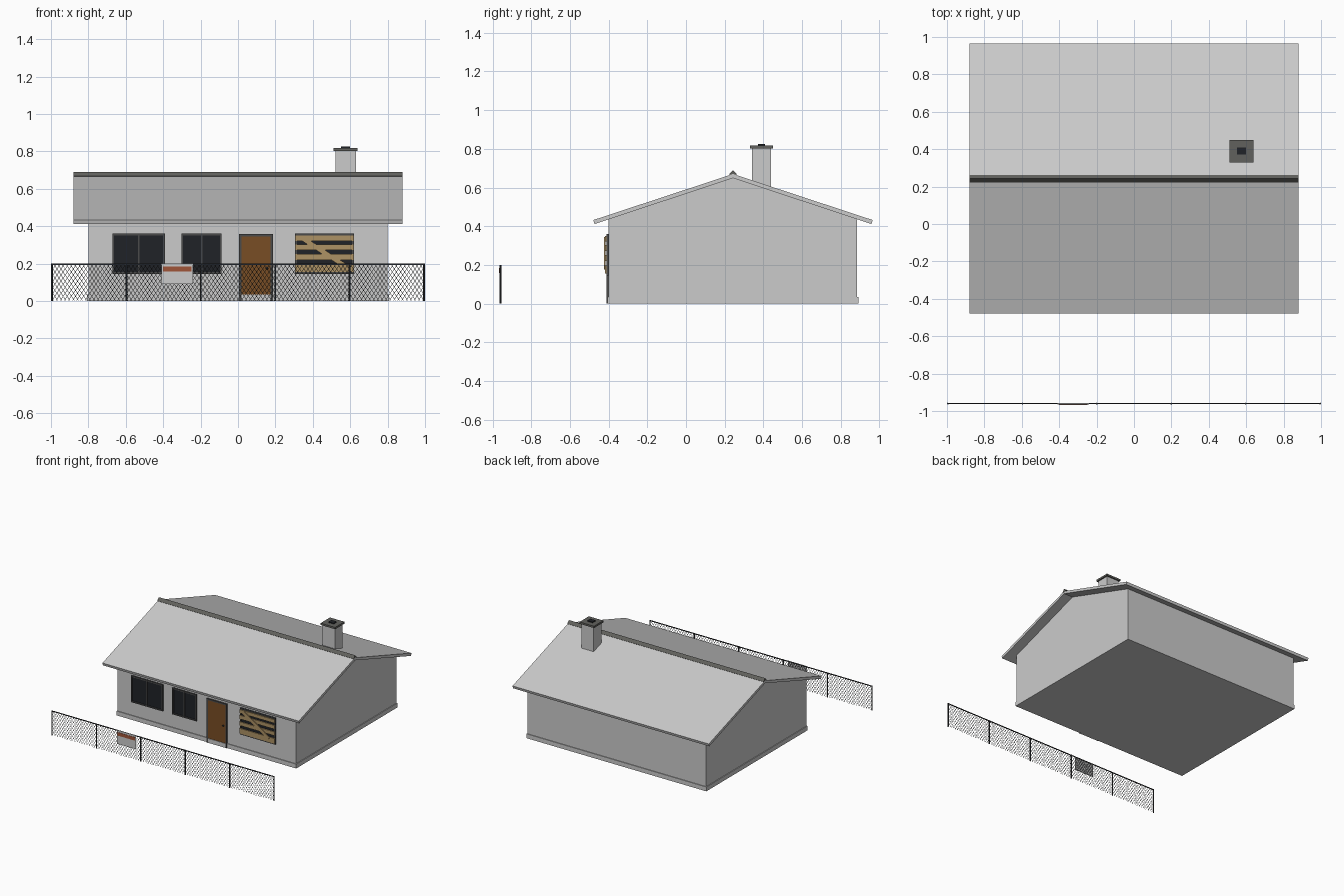
import bpy, math
from mathutils import Vector

if "Cube" in bpy.data.objects:
    bpy.data.objects.remove(bpy.data.objects["Cube"])


def material(name, r, g, b):
    m = bpy.data.materials.new(name)
    m.diffuse_color = (r, g, b, 1)
    m.use_nodes = True
    m.node_tree.nodes["Principled BSDF"].inputs["Base Color"].default_value = m.diffuse_color
    return m


GLASS = material("dark_glass", 0.014, 0.016, 0.02)
FRAME = material("frame_grey", 0.07, 0.07, 0.07)
BROWN = material("door_wood", 0.19, 0.075, 0.018)
TAN = material("plank_wood", 0.42, 0.29, 0.13)
IRON = material("fence_iron", 0.03, 0.032, 0.035)
RUST = material("sign_red", 0.35, 0.09, 0.04)
STONE = material("cap_grey", 0.12, 0.12, 0.11)


def mesh_object(name, verts, faces, mat=None):
    me = bpy.data.meshes.new(name)
    me.from_pydata(verts, [], faces)
    me.update()
    ob = bpy.data.objects.new(name, me)
    bpy.context.collection.objects.link(ob)
    if mat:
        me.materials.append(mat)
    return ob


def box(name, x, y, z, mat=None, tilt=0):
    """Box from (min, max) ranges, optionally tilted in the front plane."""
    c = Vector([sum(r) / 2 for r in (x, y, z)])
    h = [(r[1] - r[0]) / 2 for r in (x, y, z)]
    v = [(sx * h[0], sy * h[1], sz * h[2]) for sx in (-1, 1) for sy in (-1, 1) for sz in (-1, 1)]
    f = [(0, 1, 3, 2), (4, 6, 7, 5), (0, 4, 5, 1), (2, 3, 7, 6), (0, 2, 6, 4), (1, 5, 7, 3)]
    ob = mesh_object(name, v, f, mat)
    ob.location = c
    ob.rotation_euler.y = tilt
    return ob


def extrude_x(name, profile, x0, x1, mat=None):
    """Counter-clockwise (y, z) profile swept along x."""
    n = len(profile)
    v = [(x, y, z) for x in (x0, x1) for y, z in profile]
    f = [tuple(range(n - 1, -1, -1)), tuple(range(n, 2 * n))]
    f += [(i, (i + 1) % n, n + (i + 1) % n, n + i) for i in range(n)]
    return mesh_object(name, v, f, mat)


# House body, plinth and gable
MID = 0.243
box("walls", (-0.8, 0.8), (-0.4, 0.885), (0, 0.44))
box("plinth", (-0.806, 0.806), (-0.406, 0.891), (0, 0.035))
extrude_x("gables", [(-0.4, 0.44), (0.885, 0.44), (MID, 0.65)], -0.8, 0.8)

# Roof slabs and ridge cap
for side, name in ((-1, "front_roof"), (1, "back_roof")):
    prof = [(MID, 0.649), (MID, 0.67), (MID + side * 0.722, 0.432), (MID + side * 0.716, 0.411)]
    extrude_x(name, prof if side < 0 else prof[::-1], -0.88, 0.88)
extrude_x("ridge_cap", [(MID - 0.02, 0.668), (MID, 0.65), (MID + 0.02, 0.668), (MID, 0.69)],
          -0.88, 0.88, STONE)

# Chimney
box("chimney_stack", (0.52, 0.63), (0.34, 0.44), (0.55, 0.805))
box("chimney_cap", (0.51, 0.64), (0.33, 0.45), (0.803, 0.818), STONE)
box("chimney_flue", (0.551, 0.599), (0.371, 0.409), (0.81, 0.825), GLASS)


# Windows
def window(name, x0, x1, z0=0.145, z1=0.36, mullion=True):
    w, y = 0.01, (-0.411, -0.395)
    box(name + "_glass", (x0, x1), (-0.404, -0.395), (z0, z1), GLASS)
    for x in (x0, x1 - w):
        box(name + "_jamb", (x, x + w), y, (z0, z1), FRAME)
    for z in (z0, z1 - w):
        box(name + "_rail", (x0, x1), y, (z, z + w), FRAME)
    if mullion:
        m = (x0 + x1) / 2
        box(name + "_mullion", (m - 0.004, m + 0.004), y, (z0, z1), FRAME)


window("left_window", -0.672, -0.39)
window("middle_window", -0.303, -0.087)
window("boarded_window", 0.305, 0.62, mullion=False)

# Planks nailed over the right window
for z, h in ((0.335, 0.028), (0.288, 0.03), (0.235, 0.03), (0.176, 0.042)):
    box("plank", (0.307, 0.618), (-0.418, -0.41), (z - h / 2, z + h / 2), TAN)
box("diagonal_plank", (0.325, 0.595), (-0.425, -0.417), (0.247, 0.273), TAN, math.radians(33))

# Door
box("door", (0.018, 0.175), (-0.407, -0.395), (0.03, 0.347), BROWN)
for x in (0.006, 0.175):
    box("door_jamb", (x, x + 0.012), (-0.412, -0.395), (0, 0.357), FRAME)
box("door_lintel", (0.006, 0.187), (-0.412, -0.395), (0.345, 0.357), FRAME)
box("doorstep", (0.018, 0.175), (-0.411, -0.395), (0, 0.035))
bpy.ops.mesh.primitive_uv_sphere_add(segments=12, ring_count=8, radius=0.007, location=(0.155, -0.412, 0.175))
knob = bpy.context.object
knob.name = "door_knob"
knob.data.materials.append(IRON)
bpy.ops.object.shade_smooth_by_angle()

# Fence posts and top rail
FY = -0.96
for i in range(6):
    bpy.ops.mesh.primitive_cylinder_add(vertices=8, radius=0.005, depth=0.2,
                                        location=(-0.995 + i * 0.398, FY, 0.1))
    bpy.context.object.name = "fence_post"
    bpy.context.object.data.materials.append(IRON)
box("fence_top_rail", (-0.995, 0.995), (FY - 0.003, FY + 0.003), (0.193, 0.199), IRON)

# Chain-link wires: two crossing families of diagonals clipped to the fence ends
verts, faces = [], []
STEP, RUN, TOP, R = 0.022, 0.132, 0.196, 0.0011
for d in (-1, 1):
    for k in range(-7, 98):
        xs = -0.995 + k * STEP
        a, b = Vector((xs * d, FY, 0.002)), Vector(((xs + RUN) * d, FY, TOP))
        lo = max(0, (-0.995 - xs) / RUN)
        hi = min(1, (0.995 - xs) / RUN)
        if hi - lo < 0.02:
            continue
        p, q = a.lerp(b, lo), a.lerp(b, hi)
        t = (q - p).normalized()
        n = Vector((t.z, 0, -t.x)) * R
        u = Vector((0, R, 0))
        s = len(verts)
        verts += [e + o for e in (p, q) for o in (n, u, -n, -u)]
        faces += [(s + i, s + (i + 1) % 4, s + 4 + (i + 1) % 4, s + 4 + i) for i in range(4)]
mesh_object("fence_mesh", verts, faces, IRON)

# Blank sign hung on the fence
box("sign_board", (-0.41, -0.24), (-0.965, -0.961), (0.09, 0.2))
box("sign_stripe", (-0.402, -0.248), (-0.967, -0.964), (0.158, 0.185), RUST)
